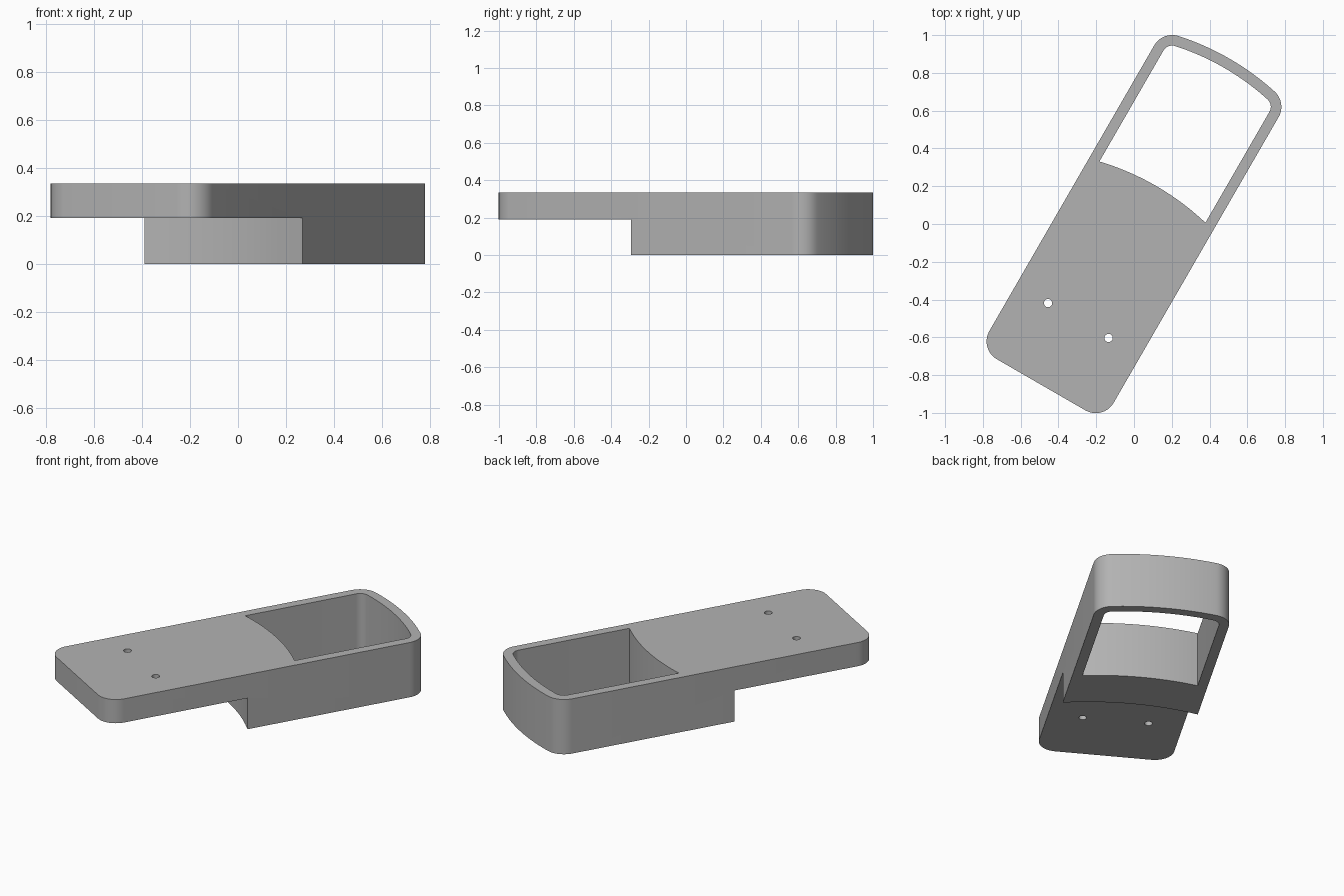
import bpy, bmesh
from math import sin, cos, asin, pi, sqrt, radians
from mathutils import Matrix

HALF, WALL, RADIUS = 0.38, 0.056, 1.4     # half width, wall thickness, bow radius
HEIGHT, STEP = 0.335, 0.19                # full height, underside of the thin plate
REAR, FRONT, CORNER = 0.873, -0.983, 0.109
TURN = Matrix.Rotation(radians(-30), 4, 'Z')

if "Cube" in bpy.data.objects:
    bpy.data.objects.remove(bpy.data.objects["Cube"])

grey = bpy.data.materials.new("plain grey")
grey.use_nodes = True
colour = (0.45, 0.45, 0.45, 1)
grey.diffuse_color = colour
grey.node_tree.nodes["Principled BSDF"].inputs["Base Color"].default_value = colour


def arc(cx, cy, r, start, end, n):
    return [(cx + r * cos(start + (end - start) * i / n),
             cy + r * sin(start + (end - start) * i / n)) for i in range(n + 1)]


def bow(half, edge_y, n=20):
    """Shallow arc from +half to -half whose ends lie at edge_y."""
    a = asin(half / RADIUS)
    return arc(0, edge_y - sqrt(RADIUS**2 - half**2), RADIUS, pi/2 - a, pi/2 + a, n)


def rounded_rear(inset):
    """Bowed rear edge with two rounded corners, moved inwards by inset."""
    r, cx = CORNER - inset, HALF - CORNER
    a = asin(cx / (RADIUS - CORNER))
    cy = REAR - (RADIUS - CORNER) * cos(a)
    return (arc(cx, REAR, r, 0, pi/2 - a, 10)
            + arc(0, cy, RADIUS - inset, pi/2 - a, pi/2 + a, 20)[1:-1]
            + arc(-cx, REAR, r, pi/2 + a, pi, 10))


def prism(name, outline, bottom, top):
    bm = bmesh.new()
    face = bm.faces.new([bm.verts.new((x, y, bottom)) for x, y in outline])
    new = bmesh.ops.extrude_face_region(bm, geom=[face])["geom"]
    bmesh.ops.translate(bm, vec=(0, 0, top - bottom),
                        verts=[v for v in new if isinstance(v, bmesh.types.BMVert)])
    bmesh.ops.recalc_face_normals(bm, faces=bm.faces)
    mesh = bpy.data.meshes.new(name)
    bm.to_mesh(mesh)
    bm.free()
    mesh.materials.append(grey)
    obj = bpy.data.objects.new(name, mesh)
    obj.matrix_world = TURN
    bpy.context.collection.objects.link(obj)
    return obj


# Full-height body with four rounded corners
x, y = HALF - CORNER, FRONT + CORNER
outline = (rounded_rear(0) + arc(-x, y, CORNER, pi, 1.5 * pi, 10)
           + arc(x, y, CORNER, 1.5 * pi, 2 * pi, 10))
body = prism("holder_body", outline, 0, HEIGHT)

# Cutters: space under the plate, open pocket, two screw holes
wide = HALF + 0.02
cutters = [
    prism("underside_cutter", bow(wide, -0.125) + [(-wide, -1.1), (wide, -1.1)], -0.1, STEP),
    prism("pocket_cutter", rounded_rear(WALL) + bow(HALF - WALL, 0.195)[::-1], -0.1, 0.5)]
for side in (-1, 1):
    cutters.append(prism("screw_hole_cutter",
                         arc(side * 0.185, -0.59, 0.022, 0, 2 * pi, 24)[:-1], -0.1, 0.5))

bpy.ops.object.select_all(action='DESELECT')
bpy.context.view_layer.objects.active = body
body.select_set(True)
for cutter in cutters:
    cutter.hide_render = True
    cut = body.modifiers.new("cut", 'BOOLEAN')
    cut.operation, cut.solver, cut.object = 'DIFFERENCE', 'EXACT', cutter
    bpy.ops.object.modifier_apply(modifier=cut.name)
    bpy.data.objects.remove(cutter)

bpy.ops.object.shade_smooth_by_angle(angle=radians(30))
